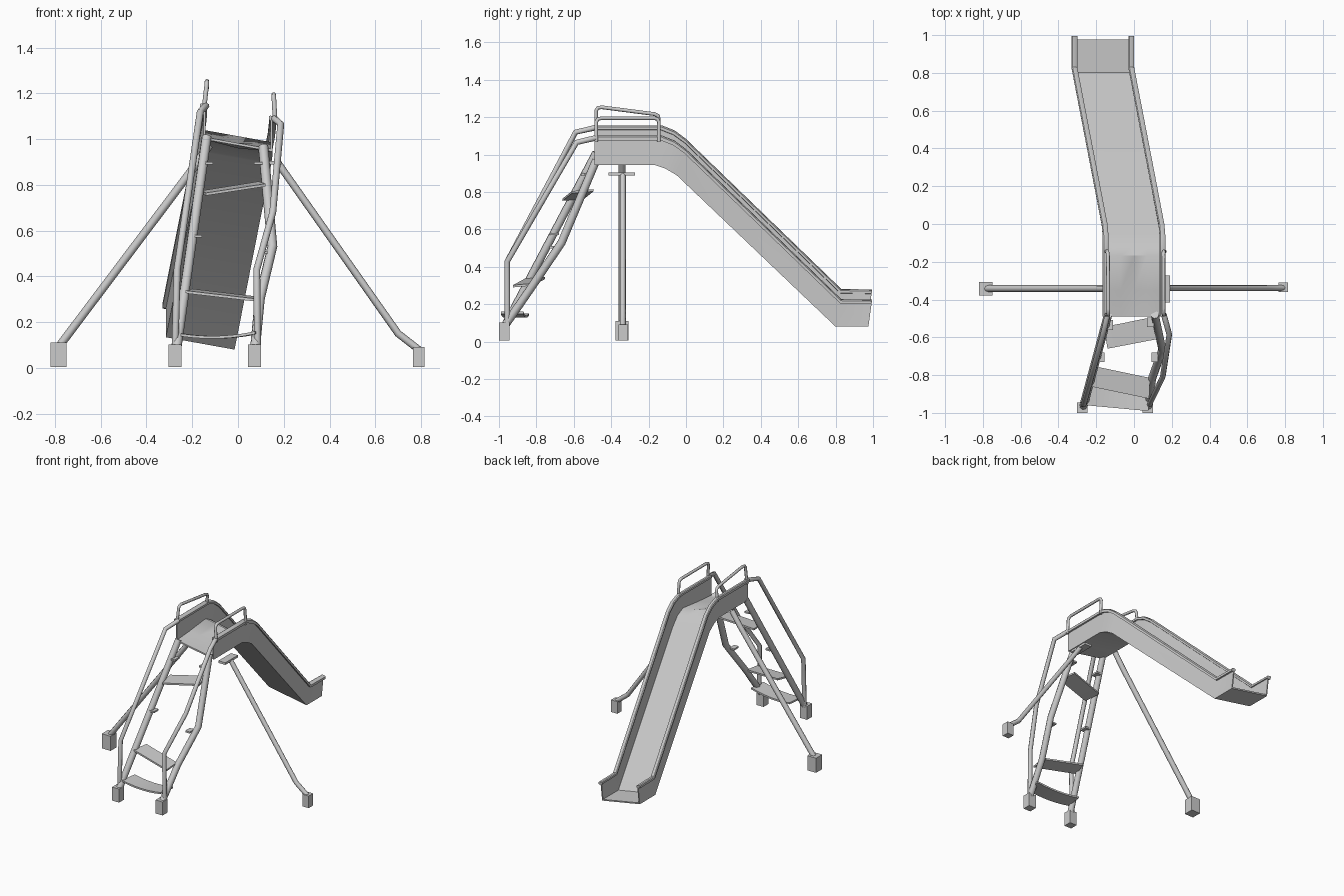
import bpy

ROLL = -0.18  # the whole chute leans: left side higher than right


def mesh_object(name, verts, faces, smooth=False):
    me = bpy.data.meshes.new(name)
    me.from_pydata(verts, [], faces)
    ob = bpy.data.objects.new(name, me)
    bpy.context.collection.objects.link(ob)
    if smooth:
        bpy.ops.object.select_all(action='DESELECT')
        bpy.context.view_layer.objects.active = ob
        ob.select_set(True)
        bpy.ops.object.shade_smooth_by_angle(angle=0.6)
    return ob


def tube(name, points, radius):
    cu = bpy.data.curves.new(name, 'CURVE')
    cu.dimensions = '3D'
    cu.bevel_depth = radius
    cu.bevel_resolution = 2
    cu.use_fill_caps = True
    sp = cu.splines.new('POLY')
    sp.points.add(len(points) - 1)
    for p, co in zip(sp.points, points):
        p.co = (*co, 1)
    ob = bpy.data.objects.new(name, cu)
    bpy.context.collection.objects.link(ob)


def box(name, lo, hi):
    v = [(x, y, z) for x in (lo[0], hi[0]) for y in (lo[1], hi[1]) for z in (lo[2], hi[2])]
    f = [(0, 1, 3, 2), (4, 6, 7, 5), (0, 4, 5, 1), (2, 3, 7, 6), (0, 2, 6, 4), (1, 5, 7, 3)]
    return mesh_object(name, v, f)


def tread(name, left_front, left_back, right_front, right_back, sag=0.0, thick=0.012):
    """Bent plate spanning from its left edge to its right edge."""
    n, verts, faces = 6, [], []
    for i in range(n + 1):
        t = i / n
        drop = 4 * sag * t * (1 - t)
        f = [a + (b - a) * t for a, b in zip(left_front, right_front)]
        b = [a + (c - a) * t for a, c in zip(left_back, right_back)]
        for p, dz in ((f, 0), (b, 0), (b, -thick), (f, -thick)):
            verts.append((p[0], p[1], p[2] - drop + dz))
    for i in range(n):
        for k in range(4):
            a, b = i * 4 + k, i * 4 + (k + 1) % 4
            faces.append((a, b, b + 4, a + 4))
    faces += [(3, 2, 1, 0), tuple(n * 4 + k for k in range(4))]
    mesh_object(name, verts, faces, True)


# Chute: U-shaped section with rolled lips.
# Station: centre x, floor y, floor z, rim y, rim z, bed rise, underside sag
stations = [
    (0.0, -0.49, 0.972, -0.49, 1.128, 0.0, 0.0),
    (0.0, -0.35, 0.972, -0.35, 1.128, 0.01, 0.012),
    (0.0, -0.17, 0.972, -0.13, 1.128, 0.03, 0.0),
    (0.0, -0.11, 0.952, -0.06, 1.100, 0.02, 0.0),
    (-0.005, -0.05, 0.917, 0.0, 1.055, 0.0, 0.0),
    (-0.165, 0.80, 0.107, 0.83, 0.253, 0.0, 0.0),
    (-0.165, 0.975, 0.107, 0.995, 0.250, 0.0, 0.0),
]
half = [(0.07, 0.07), (0.142, 0.07), (0.142, 0.86), (0.135, 0.88), (0.135, 0.97),
        (0.141, 1.0), (0.160, 1.0), (0.166, 0.97), (0.166, 0.86), (0.15, 0.86), (0.15, 0.0)]
section = [(0, 0.07)] + half + [(0, 0.0)] + [(-u, t) for u, t in reversed(half)]
verts, faces, n = [], [], len(section)
for cx, fy, fz, ry, rz, rise, sag in stations:
    for u, t in section:
        z = fz + (rz - fz) * t + ROLL * u
        if t == 0.07:
            z += rise
        if u == 0:
            z -= sag
        verts.append((cx + u, fy + (ry - fy) * t, z))
for s in range(len(stations) - 1):
    for k in range(n):
        a, b = s * n + k, s * n + (k + 1) % n
        faces.append((a, a + n, b + n, b))
faces.append(tuple(range(n)))
faces.append(tuple(reversed(range((len(stations) - 1) * n, len(stations) * n))))
mesh_object("chute", verts, faces, True)

# Grab loops beside the platform
tube("grab_loop_left", [(-0.15, -0.48, 1.12), (-0.137, -0.48, 1.235), (-0.136, -0.472, 1.25),
                        (-0.136, -0.45, 1.253), (-0.138, -0.17, 1.217), (-0.14, -0.15, 1.208),
                        (-0.142, -0.145, 1.19), (-0.15, -0.145, 1.12)], 0.01)
tube("grab_loop_right", [(0.163, -0.48, 1.07), (0.157, -0.48, 1.175), (0.156, -0.472, 1.19),
                         (0.156, -0.45, 1.195), (0.156, -0.17, 1.195), (0.156, -0.152, 1.19),
                         (0.157, -0.145, 1.175), (0.163, -0.145, 1.07)], 0.01)

# Ladder stringers and handrails
tube("stringer_left", [(-0.268, -0.965, 0.09), (-0.137, -0.48, 1.01)], 0.022)
tube("stringer_right", [(0.075, -0.965, 0.09), (0.095, -0.82, 0.30),
                        (0.15, -0.665, 0.53), (0.11, -0.48, 0.97)], 0.022)
tube("handrail_left", [(-0.275, -0.955, 0.09), (-0.266, -0.955, 0.43),
                       (-0.165, -0.59, 1.12), (-0.14, -0.48, 1.145)], 0.015)
tube("handrail_right", [(0.085, -0.955, 0.09), (0.082, -0.955, 0.43), (0.152, -0.81, 0.68),
                        (0.187, -0.585, 1.065), (0.158, -0.48, 1.09)], 0.015)

# Ladder treads, bent and skewed
tread("tread_bottom", (-0.25, -0.96, 0.15), (-0.235, -0.84, 0.15),
      (0.075, -0.99, 0.16), (0.09, -0.87, 0.16), 0.015)
tread("tread_second", (-0.23, -0.86, 0.338), (-0.20, -0.755, 0.346),
      (0.08, -0.925, 0.302), (0.085, -0.815, 0.312))
tread("tread_upper", (-0.14, -0.66, 0.765), (-0.16, -0.545, 0.775),
      (0.12, -0.61, 0.805), (0.09, -0.495, 0.815))

# Stubs of the missing treads
for i, (x, y, z) in enumerate([(-0.175, -0.705, 0.575), (0.11, -0.705, 0.505),
                               (-0.128, -0.535, 0.895), (0.088, -0.52, 0.895)]):
    box(f"tread_stub_{i + 1}", (x - 0.018, y - 0.026, z - 0.006), (x + 0.018, y + 0.026, z + 0.006))

# Side support legs, with the loose bracket on the right
tube("support_leg_left", [(-0.785, -0.342, 0.09), (-0.19, -0.342, 0.88), (-0.125, -0.342, 0.975)], 0.018)
tube("support_leg_right", [(0.79, -0.338, 0.08), (0.70, -0.338, 0.15), (0.175, -0.338, 0.895)], 0.016)
box("loose_bracket", (0.135, -0.415, 0.889), (0.19, -0.272, 0.905))

# Footings
for name, x, y, w, lo, hi in [("footing_ladder_left", -0.275, -0.972, 0.028, 0.005, 0.102),
                              ("footing_ladder_right", 0.072, -0.972, 0.028, 0.005, 0.102),
                              ("footing_support_left", -0.785, -0.343, 0.035, 0.005, 0.11),
                              ("footing_support_right", 0.79, -0.336, 0.025, 0.005, 0.092)]:
    box(name, (x - w, y - w, lo), (x + w, y + w, hi))
